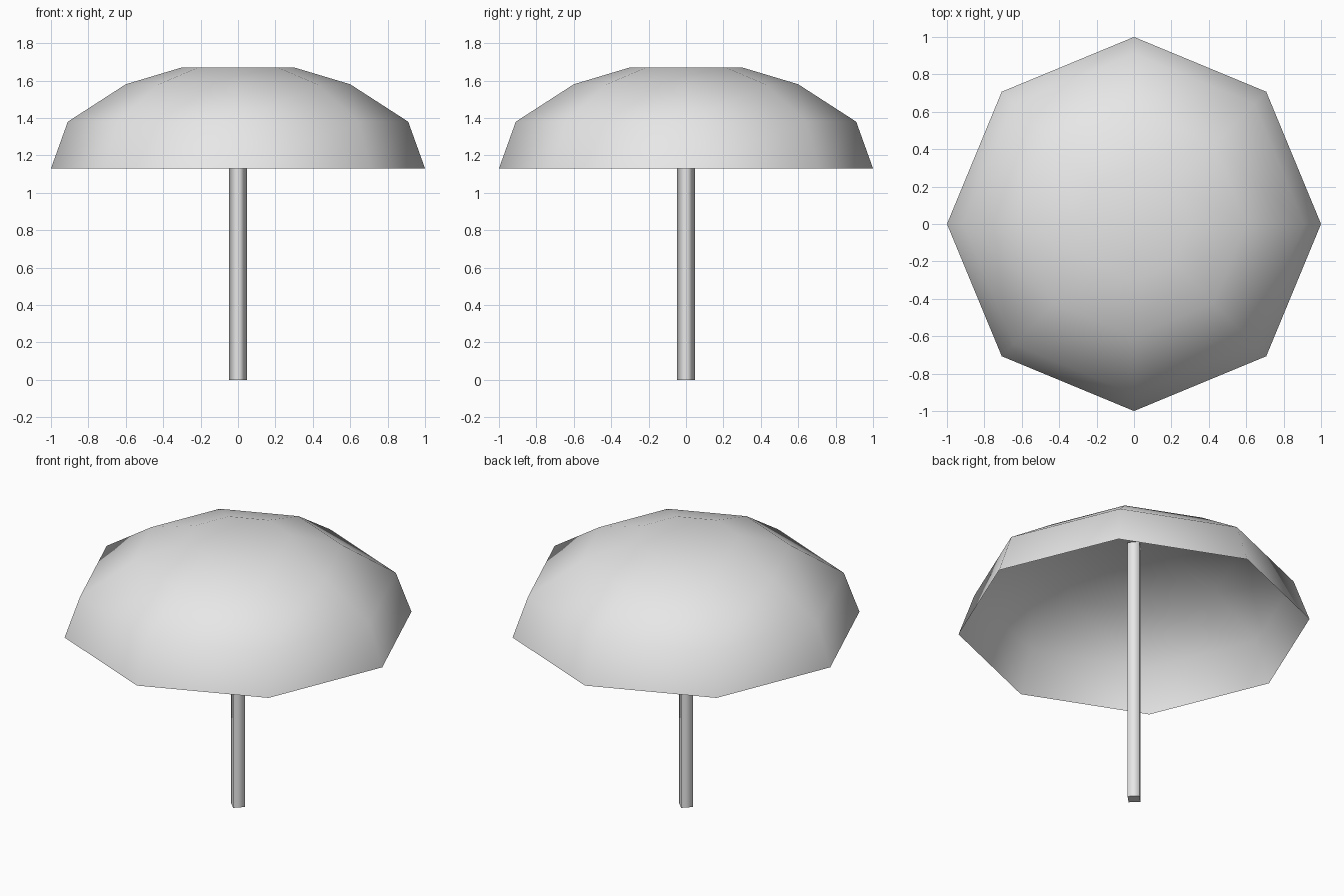
import bpy, bmesh, math

cube = bpy.data.objects.get("Cube")
if cube:
    bpy.data.objects.remove(cube, do_unlink=True)

grey = bpy.data.materials.new("light grey")
grey.use_nodes = True
colour = (0.8, 0.8, 0.8, 1)
grey.diffuse_color = colour
grey.node_tree.nodes["Principled BSDF"].inputs["Base Color"].default_value = colour


def lathe(name, profile, sides, cap_bottom, sharp_caps):
    """Stack rings of (radius, height) and close the ends."""
    bm = bmesh.new()
    rings = []
    for r, z in profile:
        angles = [2 * math.pi * i / sides for i in range(sides)]
        rings.append([bm.verts.new((r * math.cos(a), r * math.sin(a), z)) for a in angles])
    for low, high in zip(rings, rings[1:]):
        for i in range(sides):
            j = (i + 1) % sides
            bm.faces.new((low[i], low[j], high[j], high[i])).smooth = True
    caps = [bm.faces.new(rings[-1])]
    if cap_bottom:
        caps.append(bm.faces.new(rings[0][::-1]))
    for cap in caps:
        cap.smooth = not sharp_caps
        for edge in cap.edges:
            edge.smooth = not sharp_caps
    mesh = bpy.data.meshes.new(name)
    bm.to_mesh(mesh)
    bm.free()
    mesh.materials.append(grey)
    obj = bpy.data.objects.new(name, mesh)
    bpy.context.collection.objects.link(obj)
    return obj


# Open eight-sided canopy, a single thin shell
lathe("canopy", [(1, 1.13), (0.91, 1.38), (0.6, 1.58), (0.3, 1.67)], 8, False, False)

# Four-sided pole reaching up to the crown
lathe("pole", [(0.048, 0), (0.048, 1.665)], 4, True, True)
